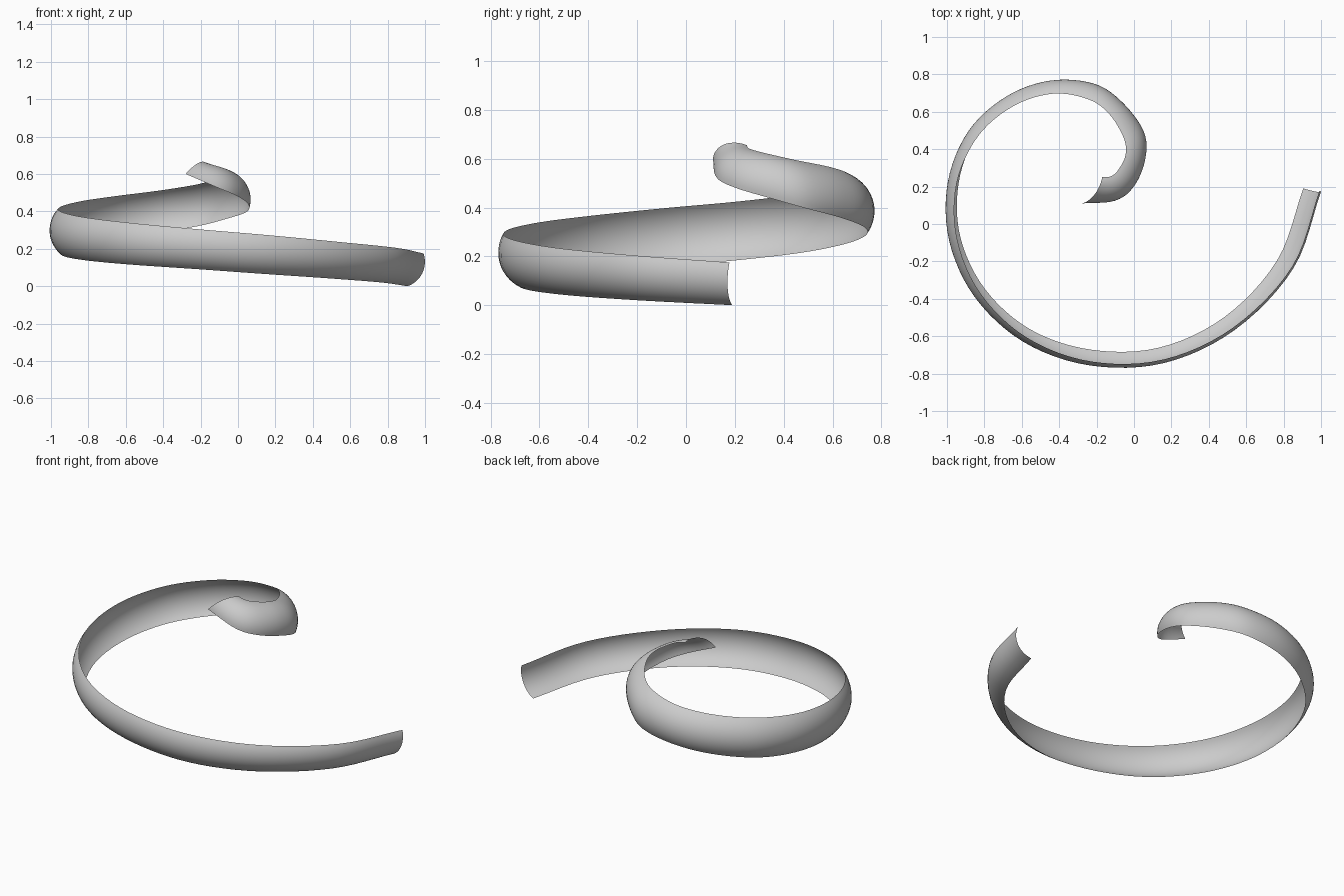
import bpy, math
from mathutils import Vector

if "Cube" in bpy.data.objects:
    bpy.data.objects.remove(bpy.data.objects["Cube"])

# Lower edge and upper edge of the ribbon at stations along the shrinking spiral
KEYS = [
    (.905, .19, 0, .992, .178, .175),
    (.765, -.195, .02, .845, -.228, .205),
    (.484, -.497, .042, .535, -.55, .237),
    (.134, -.661, .066, .16, -.724, .273),
    (-.23, -.672, .092, -.23, -.735, .306),
    (-.554, -.564, .114, -.572, -.608, .338),
    (-.796, -.349, .136, -.82, -.373, .368),
    (-.928, -.072, .159, -.946, -.08, .398),
    (-.938, .217, .185, -.948, .217, .425),
    (-.844, .472, .215, -.835, .468, .455),
    (-.661, .648, .25, -.644, .631, .483),
    (-.444, .735, .285, -.43, .697, .51),
    (-.22, .73, .32, -.24, .665, .54),
    (-.07, .635, .358, -.13, .585, .567),
    (.045, .49, .397, -.055, .46, .592),
    (.055, .35, .437, -.045, .37, .612),
    (0, .205, .48, -.08, .295, .63),
    (-.1, .125, .523, -.12, .256, .643),
    (-.28, .11, .60, -.17, .25, .655),
]
STEPS, ARC, BULGE = 6, 14, 0.22


def spline(pts, steps):
    """Smooth curve through the points (Catmull-Rom)."""
    p = [2 * pts[0] - pts[1]] + pts + [2 * pts[-1] - pts[-2]]
    out = []
    for i in range(1, len(p) - 2):
        a, b, c, d = p[i - 1:i + 3]
        for k in range(steps):
            t = k / steps
            out.append(0.5 * (2 * b + (c - a) * t + (2 * a - 5 * b + 4 * c - d) * t * t
                              + (3 * b - a - 3 * c + d) * t ** 3))
    return out + [pts[-1]]


lower = spline([Vector(k[:3]) for k in KEYS], STEPS)
upper = spline([Vector(k[3:]) for k in KEYS], STEPS)
mid = [(a + b) / 2 for a, b in zip(lower, upper)]

# Circular-arc cross-section bulging outwards from each chord
half = 2 * math.atan(2 * BULGE)
n = len(mid)
verts, faces = [], []
for i in range(n):
    chord = upper[i] - lower[i]
    tangent = mid[min(i + 1, n - 1)] - mid[max(i - 1, 0)]
    out = chord.cross(tangent).normalized()
    r = chord.length / (2 * math.sin(half))
    for j in range(ARC + 1):
        a = half * (2 * j / ARC - 1)
        verts.append(mid[i] + chord.normalized() * r * math.sin(a)
                     + out * r * (math.cos(a) - math.cos(half)))
w = ARC + 1
for i in range(n - 1):
    for j in range(ARC):
        k = i * w + j
        faces.append((k, k + 1, k + w + 1, k + w))

# Spiral ribbon
mesh = bpy.data.meshes.new("spiral_ribbon")
mesh.from_pydata(verts, [], faces)
mesh.shade_smooth()
ribbon = bpy.data.objects.new("spiral_ribbon", mesh)
bpy.context.collection.objects.link(ribbon)
